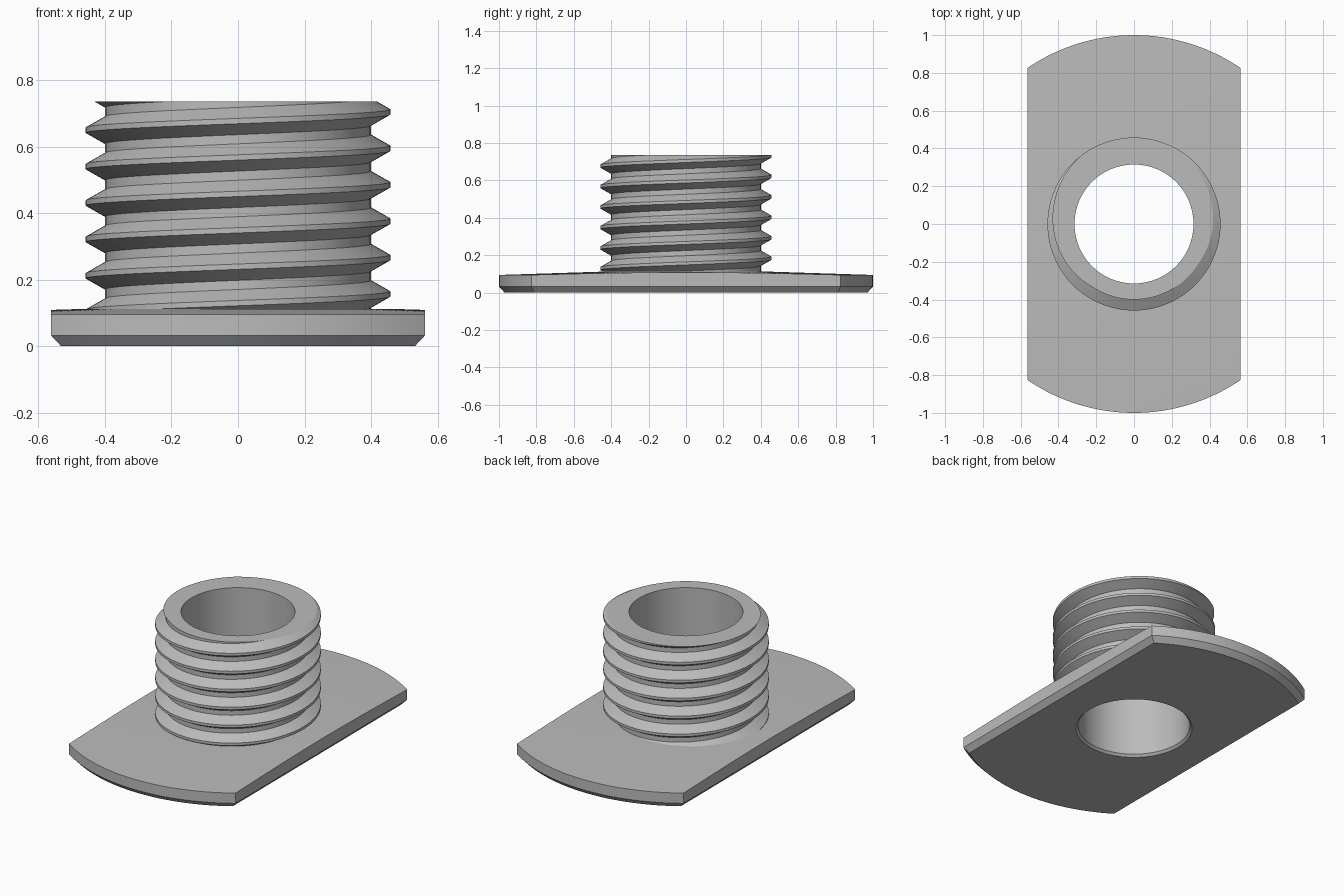
import bpy, bmesh, math
from math import pi, cos, sin, tau

cube = bpy.data.objects.get("Cube")
if cube:
    bpy.data.objects.remove(cube, do_unlink=True)

metal = bpy.data.materials.new("grey_metal")
metal.use_nodes = True
GREY = (0.5, 0.5, 0.5, 1)
metal.diffuse_color = GREY
metal.node_tree.nodes["Principled BSDF"].inputs["Base Color"].default_value = GREY

PITCH, ROOT, CREST, BORE, TOP = 0.1095, 0.40, 0.458, 0.315, 0.735
BORE_MOUTH = 0.328
PLATE_TOP, RIM_TOP = 0.112, 0.0945


def finish(name, bm, angle):
    bmesh.ops.recalc_face_normals(bm, faces=bm.faces[:])
    mesh = bpy.data.meshes.new(name)
    bm.to_mesh(mesh)
    bm.free()
    obj = bpy.data.objects.new(name, mesh)
    bpy.context.collection.objects.link(obj)
    mesh.materials.append(metal)
    bpy.ops.object.select_all(action='DESELECT')
    obj.select_set(True)
    bpy.context.view_layer.objects.active = obj
    bpy.ops.object.shade_smooth_by_angle(angle=math.radians(angle))
    return obj


# Base plate: a disc with two parallel flats, lofted from matching rings
def ring_angles(corner):
    spans = [(corner, pi - corner), (pi - corner, pi + corner),
             (pi + corner, tau - corner), (tau - corner, tau + corner)]
    return [a + (b - a) * i / 32 for a, b in spans for i in range(32)]


def outline(radius, half_width):
    pts = []
    for a in ring_angles(math.acos(half_width / radius)):
        r = min(radius, half_width / max(abs(cos(a)), 1e-6))
        pts.append((r * cos(a), r * sin(a)))
    return pts


def circle(radius):
    return [(radius * cos(a), radius * sin(a)) for a in ring_angles(math.acos(0.5625))]


def cone_height(x, y):
    return RIM_TOP + (1 - math.hypot(x, y)) / (1 - CREST) * (PLATE_TOP - RIM_TOP)


bm = bmesh.new()
rim = outline(1, 0.5625)
layers = [[(x, y, 0) for x, y in circle(BORE_MOUTH)],
          [(x, y, 0) for x, y in outline(0.97, 0.5325)],
          [(x, y, 0.032) for x, y in rim],
          [(x, y, cone_height(x, y)) for x, y in rim],
          [(x, y, PLATE_TOP) for x, y in circle(CREST)],
          [(x, y, PLATE_TOP) for x, y in circle(0.37)]]
rings = [[bm.verts.new(p) for p in layer] for layer in layers]
for low, high in zip(rings, rings[1:]):
    for i in range(len(low)):
        j = (i + 1) % len(low)
        bm.faces.new((low[i], low[j], high[j], high[i]))
finish("base_plate", bm, 25)

# Threaded tube: a helical sweep of one thread profile, trimmed flat
STEPS, TURNS = 96, 10
profile = [(ROOT, -0.041), (CREST, -0.008), (CREST, 0.008),
           (ROOT, 0.041), (ROOT, PITCH - 0.041)]
crest_start = 0.704 - 8 * PITCH
bm = bmesh.new()
previous = None
for i in range(STEPS * TURNS + 1):
    a = tau * i / STEPS
    z0 = crest_start + PITCH * i / STEPS
    row = [bm.verts.new((r * cos(a), r * sin(a), z0 + dz)) for r, dz in profile]
    if previous:
        for k in range(len(profile) - 1):
            bm.faces.new((previous[k], row[k], row[k + 1], previous[k + 1]))
    previous = row
bmesh.ops.remove_doubles(bm, verts=bm.verts[:], dist=0.0005)
for z, up in ((TOP, 1), (0.1, -1)):
    bmesh.ops.bisect_plane(bm, geom=bm.verts[:] + bm.edges[:] + bm.faces[:],
                           dist=1e-5, plane_co=(0, 0, z), plane_no=(0, 0, up),
                           clear_outer=True)

# End face, bore and bore chamfer: extend the trimmed top edge inward, then down
edges = [e for e in bm.edges if e.is_boundary
         and all(abs(v.co.z - TOP) < 1e-4 for v in e.verts)]
for radius, z in ((BORE, TOP), (BORE, 0.014), (BORE_MOUTH, 0)):
    made = bmesh.ops.extrude_edge_only(bm, edges=edges)["geom"]
    edges = [g for g in made if isinstance(g, bmesh.types.BMEdge)]
    for v in (g for g in made if isinstance(g, bmesh.types.BMVert)):
        scale = radius / math.hypot(v.co.x, v.co.y)
        v.co = (v.co.x * scale, v.co.y * scale, z)
finish("threaded_tube", bm, 25)
